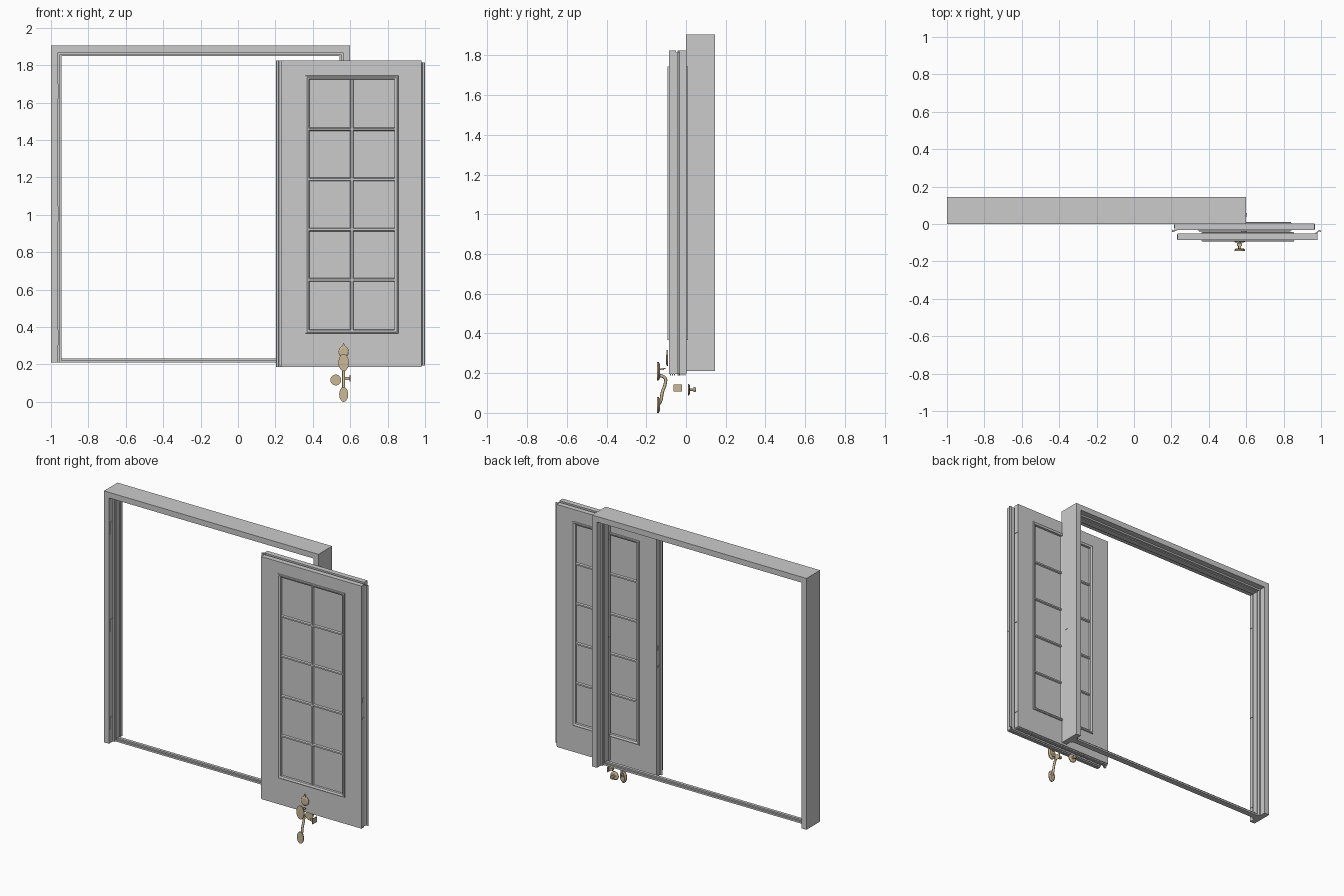
import bpy, bmesh, math

if "Cube" in bpy.data.objects:
    bpy.data.objects.remove(bpy.data.objects["Cube"])


def material(name, color):
    m = bpy.data.materials.new(name)
    m.use_nodes = True
    m.diffuse_color = (*color, 1)
    m.node_tree.nodes["Principled BSDF"].inputs["Base Color"].default_value = (*color, 1)
    return m


GRAY = material("plain gray", (0.6, 0.6, 0.6))
BRASS = material("pale brass", (0.6, 0.48, 0.3))


def finish(name, bm, mat):
    bmesh.ops.recalc_face_normals(bm, faces=bm.faces)
    mesh = bpy.data.meshes.new(name)
    bm.to_mesh(mesh)
    bm.free()
    mesh.materials.append(mat)
    ob = bpy.data.objects.new(name, mesh)
    bpy.context.collection.objects.link(ob)
    return ob


def loft(name, loops, mat, closed=False):
    """Skin a row of equal point loops; cap the ends unless closed."""
    bm = bmesh.new()
    rings = [[bm.verts.new(p) for p in loop] for loop in loops]
    pairs = list(zip(rings, rings[1:]))
    if closed:
        pairs.append((rings[-1], rings[0]))
    else:
        bm.faces.new(rings[0])
        bm.faces.new(rings[-1])
    n = len(rings[0])
    for a, b in pairs:
        for i in range(n):
            j = (i + 1) % n
            bm.faces.new((a[i], a[j], b[j], b[i]))
    return finish(name, bm, mat)


def prism_y(name, pts, y0, y1, mat):
    return loft(name, [[(x, y, z) for x, z in pts] for y in (y0, y1)], mat)


def prism_z(name, pts, z0, z1, mat):
    return loft(name, [[(x, y, z) for x, y in pts] for z in (z0, z1)], mat)


def box(name, x0, x1, y0, y1, z0, z1, mat=GRAY):
    return prism_z(name, [(x0, y0), (x1, y0), (x1, y1), (x0, y1)], z0, z1, mat)


def rect(x0, x1, z0, z1, y, inset=0):
    x0, x1, z0, z1 = x0 + inset, x1 - inset, z0 + inset, z1 - inset
    return [(x0, y, z0), (x1, y, z0), (x1, y, z1), (x0, y, z1)]


def oval(name, x, z, rx, rz, y0, y1, rim=0.7):
    """Rounded plate whose y1 side is drawn in to a smaller face."""
    def ring(y, s):
        return [(x + rx * s * math.cos(t * math.pi / 10), y,
                 z + rz * s * math.sin(t * math.pi / 10)) for t in range(20)]
    return loft(name, [ring(y0, 1), ring((y0 + y1) / 2, 1), ring(y1, rim)], BRASS)


# Door frame: three stepped, upside-down U shapes
LEFT, RIGHT, BASE, HEAD = -1.0, 0.6, 0.21, 1.905


def portal(name, out, inn, y0, y1):
    a, b, c, d = LEFT + out, LEFT + inn, RIGHT - inn, RIGHT - out
    pts = [(a, BASE), (a, HEAD - out), (d, HEAD - out), (d, BASE),
           (c, BASE), (c, HEAD - inn), (b, HEAD - inn), (b, BASE)]
    prism_y(name, pts, y0, y1, GRAY)


portal("frame_jambs_and_head", 0, 0.038, 0, 0.145)
portal("frame_stop", 0.038, 0.049, 0.04, 0.105)
portal("frame_weather_seal", 0.049, 0.056, 0.05, 0.09)
box("threshold", LEFT + 0.038, RIGHT - 0.038, 0.05, 0.09, BASE, 0.222)
box("threshold_ridge", LEFT + 0.038, RIGHT - 0.038, 0.06, 0.08, 0.222, 0.232)

HINGE_Z = (0.345, 1.005, 1.66)
for side, x in (("right", LEFT + 0.038), ("left", RIGHT - 0.041)):
    for i, z in enumerate(HINGE_Z):
        box(f"{side}_jamb_hinge_{i + 1}", x, x + 0.003, 0.004, 0.036, z - 0.04, z + 0.04)
box("strike_plate", 0.6, 0.603, 0.04, 0.06, 1.02, 1.08)


# One glazed door; hinge is the x side that carries the hinges
def door(name, x0, y0, hinge):
    x1, y1, z0, z1 = x0 + 0.747, y0 + 0.035, 0.195, 1.825
    win = (x0 + 0.134, x0 + 0.618, 0.372, 1.738)
    slab = (x0, x1, z0, z1)
    loft(name + "_slab", [rect(*slab, y0), rect(*slab, y1),
                          rect(*win, y1), rect(*win, y0)], GRAY, True)
    mid = (y0 + y1) / 2
    box(name + "_glass", win[0], win[1], mid - 0.006, mid + 0.006, win[2], win[3])
    # Moulding on both faces, then the glazing bars
    for label, face, s in (("front", y0, -1), ("back", y1, 1)):
        prof = [(-0.006, 0), (-0.005, 0.006), (0.001, 0.008), (0.013, 0.003),
                (0.014, -0.012), (0, -0.012)]
        loft(f"{name}_{label}_moulding",
             [rect(*win, face + s * d, i) for i, d in prof], GRAY, True)
    cx = (win[0] + win[1]) / 2
    w, r, f = 0.01, 0.015, 0.005
    bar = [(-w, -f), (-f, -r), (f, -r), (w, -f), (w, f), (f, r), (-f, r), (-w, f)]
    prism_z(name + "_upright_bar", [(cx + u, mid + v) for u, v in bar],
            win[2], win[3], GRAY)
    for i in range(1, 5):
        z = win[2] + 0.012 + (win[3] - win[2] - 0.024) * i / 5
        loft(f"{name}_cross_bar_{i}",
             [[(x, mid + v, z + u) for u, v in bar] for x in win[:2]], GRAY)
    # Bottom sweep fins
    for i in range(3):
        y = y0 + 0.005 + i * 0.01
        box(f"{name}_sweep_fin_{i + 1}", x0, x1, y, y + 0.005, 0.187, z0)
    # Hinge leaves on one edge, latch fittings on the other
    hx, lx, h = (x0, x1, -1) if hinge < 0 else (x1, x0, 1)
    for i, z in enumerate(HINGE_Z):
        a, b = sorted((hx, hx + h * 0.003))
        box(f"{name}_hinge_{i + 1}", a, b, y0 + 0.003, y1 - 0.004, z - 0.04, z + 0.04)
    a, b = sorted((lx, lx - h * 0.002))
    for part, z, half in (("bolt_plate", 1.05, 0.015), ("latch_plate", 0.925, 0.007)):
        box(f"{name}_{part}", a, b, mid - 0.008, mid + 0.008, z - half, z + half)


door("front_door", 0.233, -0.086, -1)
door("back_door", 0.217, -0.032, 1)

# Hooked meeting strips on the door edges
prism_z("back_door_edge_strip", [(0.228, -0.032), (0.228, -0.037), (0.218, -0.037),
        (0.216, -0.044), (0.205, -0.044), (0.202, -0.038), (0.204, -0.03),
        (0.209, -0.036), (0.213, -0.032)], 0.187, 1.825, GRAY)
prism_z("front_door_edge_strip", [(0.97, -0.051), (0.981, -0.051), (0.986, -0.04),
        (0.996, -0.04), (1, -0.045), (1, -0.036), (0.994, -0.033),
        (0.984, -0.034), (0.976, -0.045), (0.97, -0.045)], 0.195, 1.815, GRAY)

# Handle set: upper plate, lower plate, thumb lever, curved grip
HX = 0.565
oval("handle_upper_plate", HX, 0.21, 0.028, 0.046, -0.145, -0.13)
oval("handle_lower_plate", HX, 0.04, 0.024, 0.04, -0.145, -0.13)
box("thumb_lever_stem", HX - 0.006, HX + 0.006, -0.132, -0.11, 0.217, 0.223, BRASS)
box("thumb_lever_pad", HX - 0.013, HX + 0.013, -0.118, -0.102, 0.221, 0.227, BRASS)

curve = bpy.data.curves.new("handle_grip", "CURVE")
curve.dimensions = "3D"
curve.bevel_depth, curve.bevel_resolution, curve.resolution_u = 0.008, 2, 6
curve.use_fill_caps = True
path = [(-0.135, 0.19), (-0.105, 0.175), (-0.104, 0.15), (-0.12, 0.1),
        (-0.126, 0.065), (-0.135, 0.045)]
spline = curve.splines.new("BEZIER")
spline.bezier_points.add(len(path) - 1)
for p, (y, z) in zip(spline.bezier_points, path):
    p.co = (HX, y, z)
    p.handle_left_type = p.handle_right_type = "AUTO"
curve.materials.append(BRASS)
grip = bpy.data.objects.new("handle_grip", curve)
bpy.context.collection.objects.link(grip)

# Lock cover with a pointed finial
oval("lock_cover", HX, 0.268, 0.028, 0.032, -0.09, -0.1)
prism_y("lock_cover_finial", [(HX - 0.01, 0.295), (HX + 0.01, 0.295), (HX, 0.316)],
        -0.098, -0.091, BRASS)

# Inner turn knob: rosette, stem and end
KX, KZ = 0.523, 0.117
oval("turn_rosette", KX, KZ, 0.029, 0.029, 0.01, 0.02)
oval("turn_stem", KX, KZ, 0.007, 0.007, 0.018, 0.042, 1)
oval("turn_end", KX, KZ, 0.013, 0.013, 0.038, 0.05)

# Loose latch: face plate and barrel
box("latch_face_plate", 0.597, 0.601, -0.062, -0.019, 0.108, 0.144, BRASS)
box("latch_barrel", 0.572, 0.598, -0.048, -0.032, 0.118, 0.134, BRASS)
